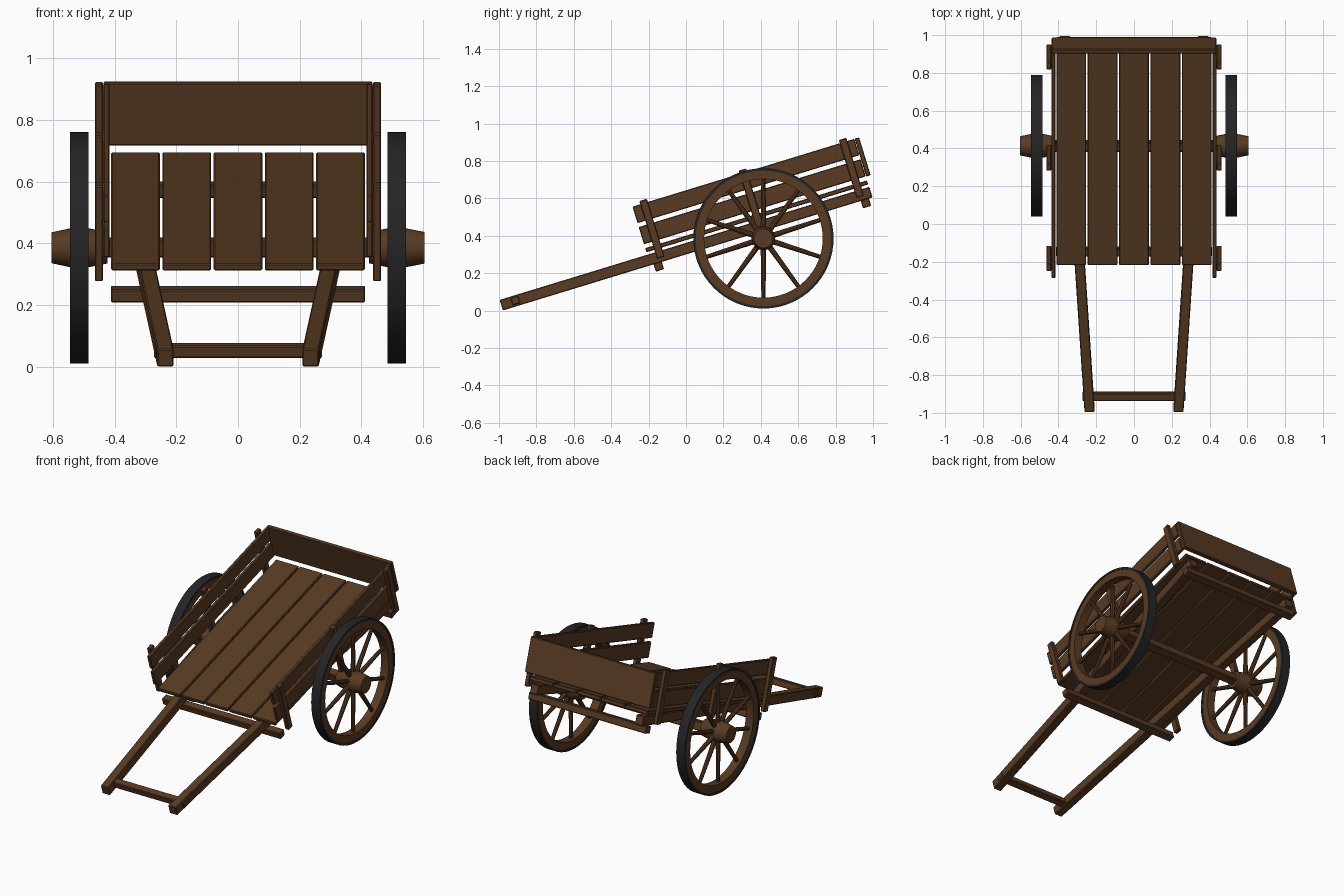
import bpy, bmesh, math
from mathutils import Matrix, Vector

if "Cube" in bpy.data.objects:
    bpy.data.objects.remove(bpy.data.objects["Cube"])

TILT = math.radians(17)
AXLE = Vector((0, 0.414, 0.386))
# Tilted cart frame: origin at the axle, y along the bed, z normal to the bed
BED = Matrix.Translation(AXLE) @ Matrix.Rotation(TILT, 4, 'X')


def material(name, rgb):
    m = bpy.data.materials.new(name)
    m.diffuse_color = (*rgb, 1)
    m.use_nodes = True
    m.node_tree.nodes["Principled BSDF"].inputs["Base Color"].default_value = m.diffuse_color
    return m


WOOD = material("wood", (0.098, 0.043, 0.016))
IRON = material("dark_tyre", (0.018, 0.018, 0.02))


def finish(name, bm, mat, matrix, bevel=0.0, smooth=False):
    bmesh.ops.recalc_face_normals(bm, faces=bm.faces)
    me = bpy.data.meshes.new(name)
    bm.to_mesh(me)
    bm.free()
    me.transform(matrix)
    me.materials.append(mat)
    ob = bpy.data.objects.new(name, me)
    bpy.context.collection.objects.link(ob)
    if bevel:
        mod = ob.modifiers.new("worn_edges", 'BEVEL')
        mod.width = bevel
        mod.segments = 1
    if smooth:
        bpy.ops.object.select_all(action='DESELECT')
        ob.select_set(True)
        bpy.context.view_layer.objects.active = ob
        bpy.ops.object.shade_smooth_by_angle(angle=math.radians(35))
    return ob


def beam(name, x, y, z, skew=0.0):
    """Box from (min, max) ranges in the tilted frame; skew slides x along y."""
    bm = bmesh.new()
    bmesh.ops.create_cube(bm, size=1)
    for v in bm.verts:
        v.co = Vector([r[0] + (c + 0.5) * (r[1] - r[0]) for c, r in zip(v.co, (x, y, z))])
        v.co.x += skew * (v.co.y - y[0])
    return finish(name, bm, WOOD, BED, bevel=0.004)


def lathe(name, profile, mat, matrix, steps=48):
    """Closed (x, radius) profile turned about the x axis."""
    bm = bmesh.new()
    rings = [[bm.verts.new((x, r * math.cos(a), r * math.sin(a))) for x, r in profile]
             for a in (2 * math.pi * i / steps for i in range(steps))]
    n = len(profile)
    for i in range(steps):
        a, b = rings[i], rings[(i + 1) % steps]
        for j in range(n):
            k = (j + 1) % n
            bm.faces.new((a[j], a[k], b[k], b[j]))
    return finish(name, bm, mat, matrix, smooth=True)


# Deck planks
for i in range(5):
    cx = (i - 2) * 0.166
    beam(f"deck_plank_{i + 1}", (cx - 0.079, cx + 0.079), (-0.62, 0.62), (0.112, 0.135))

# Cross beams under the shafts, axle, and the pull bar
beam("front_cross_beam", (-0.412, 0.412), (-0.602, -0.556), (-0.002, 0.042))
beam("rear_cross_beam", (-0.412, 0.412), (0.556, 0.602), (-0.002, 0.042))
beam("axle_beam", (-0.44, 0.44), (-0.026, 0.026), (-0.026, 0.028))
beam("pull_bar", (-0.272, 0.272), (-1.387, -1.343), (0.05, 0.09))

# Tailboard
beam("tailboard", (-0.436, 0.436), (0.622, 0.647), (0.155, 0.367))

for side, s in (("left", -1), ("right", 1)):
    # Shaft running from the handle to the rear, splaying outwards
    beam(f"{side}_shaft", (s * 0.235 - 0.027, s * 0.235 + 0.027), (-1.445, 0.622),
         (0.039, 0.098), skew=s * 0.064)

    # Side boards and their stakes
    xs = sorted((s * 0.416, s * 0.437))
    beam(f"{side}_lower_board", xs, (-0.62, 0.62), (0.157, 0.253))
    beam(f"{side}_upper_board", xs, (-0.62, 0.62), (0.275, 0.367))
    xs = sorted((s * 0.437, s * 0.464))
    for label, y in (("front", -0.555), ("middle", 0.0), ("rear", 0.56)):
        beam(f"{side}_{label}_stake", xs, (y - 0.021, y + 0.021), (0.062, 0.385))

    # Wheel: tyre, rim, hub and ten tapered spokes
    W = Matrix.Translation(AXLE + Vector((s * 0.514, 0, 0)))
    lathe(f"{side}_tyre", [(-0.03, 0.362), (0.03, 0.362), (0.03, 0.375), (-0.03, 0.375)],
          IRON, W, 64)
    lathe(f"{side}_rim", [(-0.027, 0.317), (0.027, 0.317), (0.027, 0.363), (-0.027, 0.363)],
          WOOD, W, 64)
    lathe(f"{side}_hub", [(-0.09, 0.001), (-0.09, 0.05), (-0.03, 0.063), (0.03, 0.063),
                          (0.091, 0.051), (0.091, 0.001)], WOOD, W, 32)
    bm = bmesh.new()
    for i in range(10):
        turn = Matrix.Rotation(2 * math.pi * i / 10, 4, 'X')
        bmesh.ops.create_cone(bm, cap_ends=True, segments=10, radius1=0.015, radius2=0.011,
                              depth=0.28, matrix=turn @ Matrix.Translation((0, 0, 0.185)))
    finish(f"{side}_spokes", bm, WOOD, W, smooth=True)
